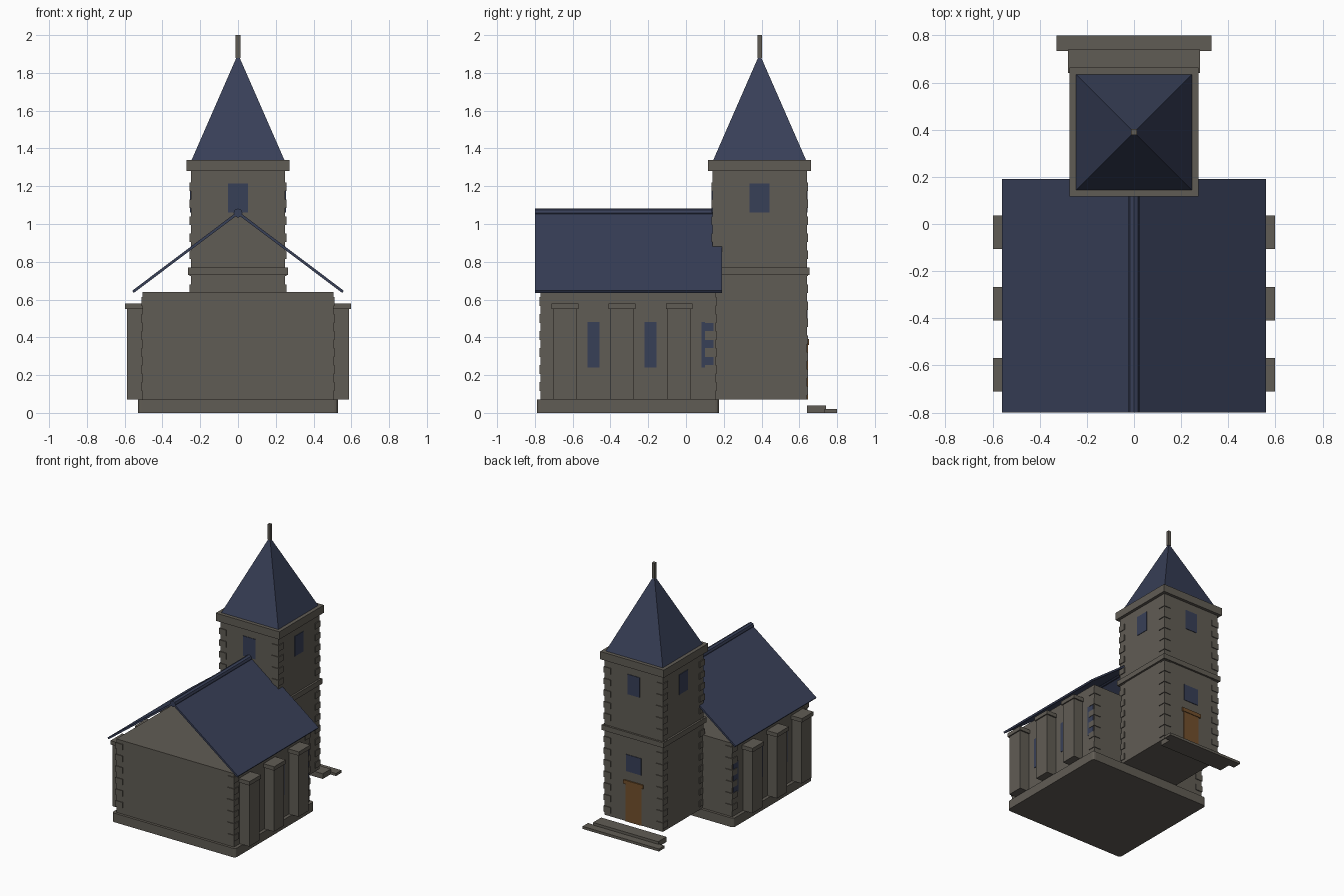
import bpy, bmesh, math
from mathutils import Matrix

if "Cube" in bpy.data.objects:
    bpy.data.objects.remove(bpy.data.objects["Cube"])


def material(name, rgb):
    m = bpy.data.materials.new(name)
    m.diffuse_color = (*rgb, 1)
    m.use_nodes = True
    m.node_tree.nodes["Principled BSDF"].inputs["Base Color"].default_value = m.diffuse_color
    return m


STONE = material("grey stone", (0.118, 0.107, 0.089))
SLATE = material("slate blue", (0.039, 0.050, 0.096))
WOOD = material("brown wood", (0.17, 0.08, 0.025))


def finish(name, bm, mat):
    bmesh.ops.recalc_face_normals(bm, faces=bm.faces)
    mesh = bpy.data.meshes.new(name)
    bm.to_mesh(mesh)
    bm.free()
    mesh.materials.append(mat)
    ob = bpy.data.objects.new(name, mesh)
    bpy.context.collection.objects.link(ob)
    return ob


def add_box(bm, x0, x1, y0, y1, z0, z1):
    size = Matrix.Diagonal((x1 - x0, y1 - y0, z1 - z0, 1))
    place = Matrix.Translation(((x0 + x1) / 2, (y0 + y1) / 2, (z0 + z1) / 2))
    return bmesh.ops.create_cube(bm, size=1, matrix=place @ size)["verts"]


def boxes(name, mat, *dims):
    bm = bmesh.new()
    for d in dims:
        add_box(bm, *d)
    return finish(name, bm, mat)


def prism(name, mat, profile, y0, y1):
    # extrude an x-z profile along y
    bm = bmesh.new()
    face = bm.faces.new([bm.verts.new((x, y0, z)) for x, z in profile])
    new = bmesh.ops.extrude_face_region(bm, geom=[face])["geom"]
    bmesh.ops.translate(bm, vec=(0, y1 - y0, 0),
                        verts=[v for v in new if isinstance(v, bmesh.types.BMVert)])
    return finish(name, bm, mat)


def quoins(name, xh, y0, y1, z0, z1, arm=0.055, out=0.006, step=0.09, h=0.046):
    # corner blocks, standing slightly proud of the walls
    bm = bmesh.new()
    z = z0
    while z + h <= z1 + 0.001:
        for s in (-1, 1):
            xa, xb = sorted((s * (xh + out), s * (xh - arm)))
            add_box(bm, xa, xb, y0 - out, y0 + arm, z, z + h)
            add_box(bm, xa, xb, y1 - arm, y1 + out, z, z + h)
        z += step
    return finish(name, bm, STONE)


# plinth with rounded vertical corners
bm = bmesh.new()
add_box(bm, -0.53, 0.53, -0.79, 0.175, 0, 0.07)
upright = [e for e in bm.edges if abs(e.verts[0].co.z - e.verts[1].co.z) > 0.01]
bmesh.ops.bevel(bm, geom=upright, offset=0.02, segments=3, profile=0.5, affect='EDGES')
finish("plinth", bm, STONE)

# nave walls
boxes("nave_walls", STONE, (-0.505, 0.505, -0.77, 0.155, 0.07, 0.64))
quoins("nave_quoins", 0.505, -0.77, 0.155, 0.117, 0.64)

# buttresses and nave windows on both sides
for s, side in ((-1, "left"), (1, "right")):
    shafts, caps, panes = [], [], []
    for yc in (-0.64, -0.338, -0.036):
        xa, xb = sorted((s * 0.49, s * 0.588))
        shafts.append((xa, xb, yc - 0.061, yc + 0.061, 0.07, 0.55))
        xa, xb = sorted((s * 0.49, s * 0.597))
        caps.append((xa, xb, yc - 0.071, yc + 0.071, 0.55, 0.58))
        xa, xb = sorted((s * 0.502, s * 0.508))
        panes.append((xa, xb, yc + 0.119, yc + 0.181, 0.24, 0.48))
    boxes(side + "_buttresses", STONE, *shafts)
    boxes(side + "_buttress_caps", STONE, *caps)
    boxes(side + "_nave_windows", SLATE, *panes)
    # roof slope, open at the gable
    prism(side + "_roof", SLATE,
          [(s * 0.56, 0.647), (0, 1.068), (0, 1.05), (s * 0.552, 0.635)], -0.80, 0.19)

# round ridge cap
prism("ridge_cap", SLATE,
      [(0.024 * math.cos(i * math.pi / 4), 1.058 + 0.024 * math.sin(i * math.pi / 4))
       for i in range(8)], -0.80, 0.19)

# tower
TY = 0.39
boxes("tower_walls", STONE, (-0.25, 0.25, TY - 0.25, TY + 0.25, 0.07, 1.28))
quoins("tower_quoins", 0.25, TY - 0.25, TY + 0.25, 0.095, 1.27)
boxes("string_course", STONE, (-0.265, 0.265, TY - 0.265, TY + 0.265, 0.73, 0.77))
boxes("tower_cornice", STONE, (-0.273, 0.273, TY - 0.273, TY + 0.273, 1.28, 1.34))

# spire and finial
bm = bmesh.new()
bmesh.ops.create_cone(bm, cap_ends=True, segments=4, radius1=0.245 * math.sqrt(2),
                      radius2=0, depth=0.56,
                      matrix=Matrix.Translation((0, TY, 1.62)) @ Matrix.Rotation(math.pi / 4, 4, 'Z'))
finish("spire", bm, SLATE)
boxes("finial", STONE, (-0.012, 0.012, TY - 0.012, TY + 0.012, 1.88, 2.0))

# belfry windows on all four sides
bm = bmesh.new()
for i in range(4):
    verts = add_box(bm, -0.053, 0.053, 0.247, 0.254, 1.06, 1.215)
    bmesh.ops.transform(bm, verts=verts, matrix=Matrix.Translation((0, TY, 0))
                        @ Matrix.Rotation(i * math.pi / 2, 4, 'Z'))
finish("belfry_windows", bm, SLATE)

# entrance on the back of the tower
boxes("window_over_door", SLATE, (-0.065, 0.065, 0.637, 0.644, 0.46, 0.59))
boxes("door", WOOD, (-0.068, 0.068, 0.637, 0.645, 0.07, 0.36))
boxes("door_lintel", WOOD, (-0.085, 0.085, 0.635, 0.65, 0.36, 0.39))
boxes("upper_step", STONE, (-0.28, 0.28, 0.64, 0.74, 0, 0.04))
boxes("lower_step", STONE, (-0.328, 0.328, 0.733, 0.80, 0, 0.02))
